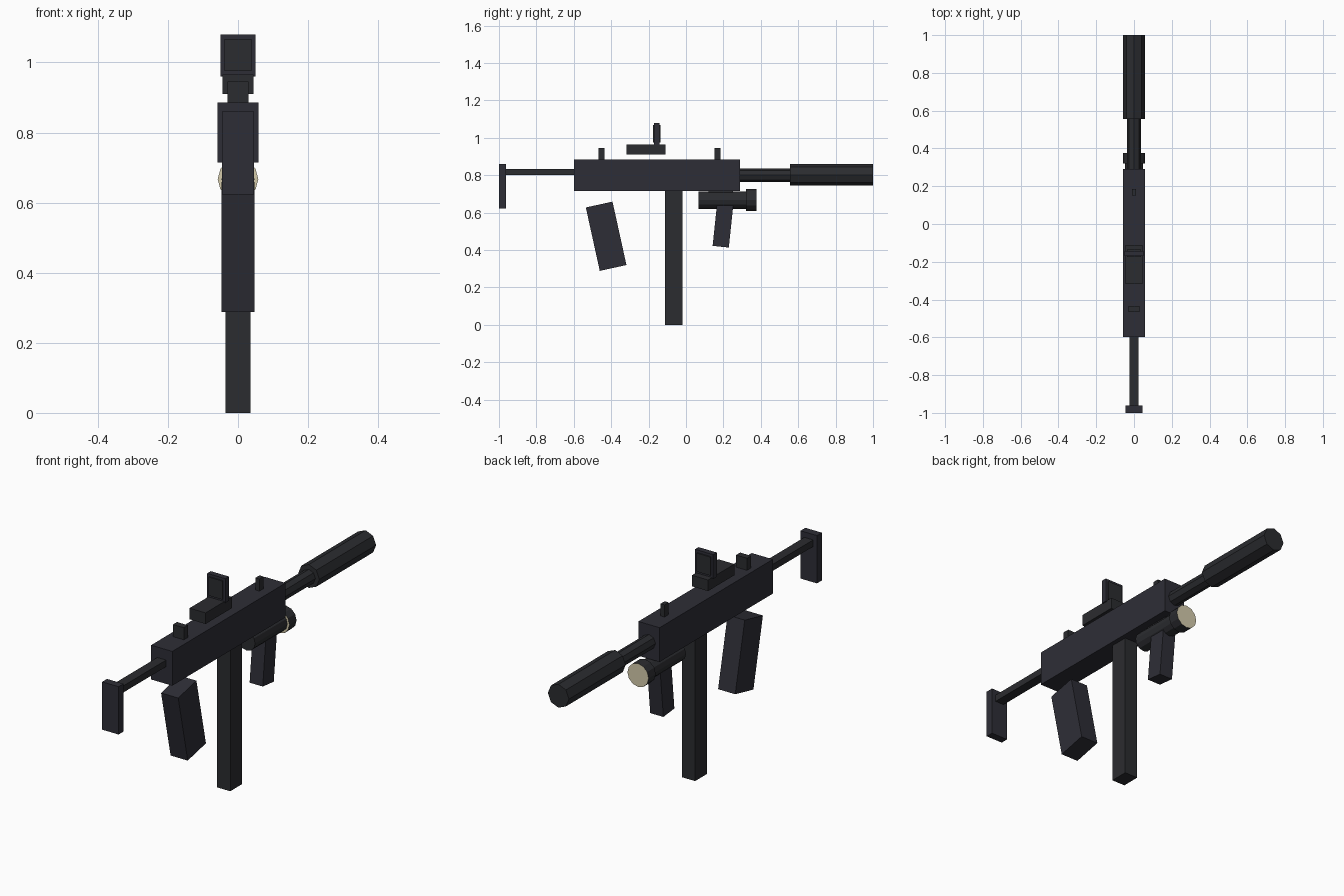
import bpy, bmesh, math
from mathutils import Matrix

if "Cube" in bpy.data.objects:
    bpy.data.objects.remove(bpy.data.objects["Cube"])


def material(name, rgb):
    m = bpy.data.materials.new(name)
    m.diffuse_color = (*rgb, 1)
    m.use_nodes = True
    m.node_tree.nodes["Principled BSDF"].inputs["Base Color"].default_value = m.diffuse_color
    return m


NAVY = material("dark_blue_grey", (0.027, 0.027, 0.037))
GREY = material("charcoal", (0.024, 0.025, 0.029))
CREAM = material("cream_lens", (0.66, 0.60, 0.41))


def finish(name, bm, mats):
    me = bpy.data.meshes.new(name)
    bm.to_mesh(me)
    bm.free()
    for m in mats:
        me.materials.append(m)
    ob = bpy.data.objects.new(name, me)
    bpy.context.collection.objects.link(ob)
    return ob


def box(name, half_x, y, z, mat):
    """Box centred on x, spanning the y and z ranges."""
    bm = bmesh.new()
    bmesh.ops.create_cube(bm, size=1)
    bmesh.ops.scale(bm, vec=(2 * half_x, y[1] - y[0], z[1] - z[0]), verts=bm.verts)
    ob = finish(name, bm, [mat])
    ob.location = (0, sum(y) / 2, sum(z) / 2)
    return ob


def tube(name, r, y, z, sides, mat, cap=None):
    """Cylinder along y; the end faces may take a second material."""
    bm = bmesh.new()
    bmesh.ops.create_cone(bm, cap_ends=True, segments=sides, radius1=r, radius2=r,
                          depth=y[1] - y[0], matrix=Matrix.Rotation(math.pi / 2, 4, 'X'))
    bm.normal_update()
    if cap:
        for f in bm.faces:
            f.material_index = int(abs(f.normal.y) > 0.9)
    ob = finish(name, bm, [mat, cap] if cap else [mat])
    ob.location = (0, sum(y) / 2, z)
    return ob


# Receiver, magazine and stock
box("receiver", 0.058, (-0.598, 0.29), (0.715, 0.885), NAVY)
box("magazine", 0.036, (-0.112, -0.02), (0, 0.72), GREY)
box("stock_rod", 0.024, (-0.965, -0.59), (0.80, 0.833), GREY)
box("butt_plate", 0.045, (-1.0, -0.962), (0.623, 0.86), NAVY)

# Barrel and suppressor
tube("barrel", 0.036, (0.28, 0.57), 0.80, 8, GREY)
tube("suppressor", 0.058, (0.555, 1.0), 0.802, 8, GREY)

# Tilted grips
grip = box("rear_grip", 0.047, (-0.50, -0.354), (0.30, 0.647), NAVY)
grip.rotation_euler.x = math.radians(12.4)
foregrip = box("foregrip", 0.036, (0.154, 0.241), (0.417, 0.645), NAVY)
foregrip.rotation_euler.x = math.radians(-6)

# Iron sights
box("rear_sight", 0.03, (-0.467, -0.435), (0.88, 0.945), GREY)
box("front_sight", 0.011, (0.152, 0.184), (0.88, 0.945), GREY)

# Optic: base, upright frame and a slightly thicker lens panel
box("optic_base", 0.044, (-0.317, -0.11), (0.91, 0.965), GREY)
box("optic_frame", 0.05, (-0.17, -0.142), (0.96, 1.08), NAVY)
box("optic_panel", 0.038, (-0.176, -0.136), (0.975, 1.067), GREY)

# Torch under the barrel
box("torch_mount", 0.02, (0.12, 0.25), (0.69, 0.717), GREY)
tube("torch_body", 0.047, (0.067, 0.33), 0.667, 12, GREY)
tube("torch_head", 0.058, (0.32, 0.376), 0.667, 12, GREY, CREAM)
